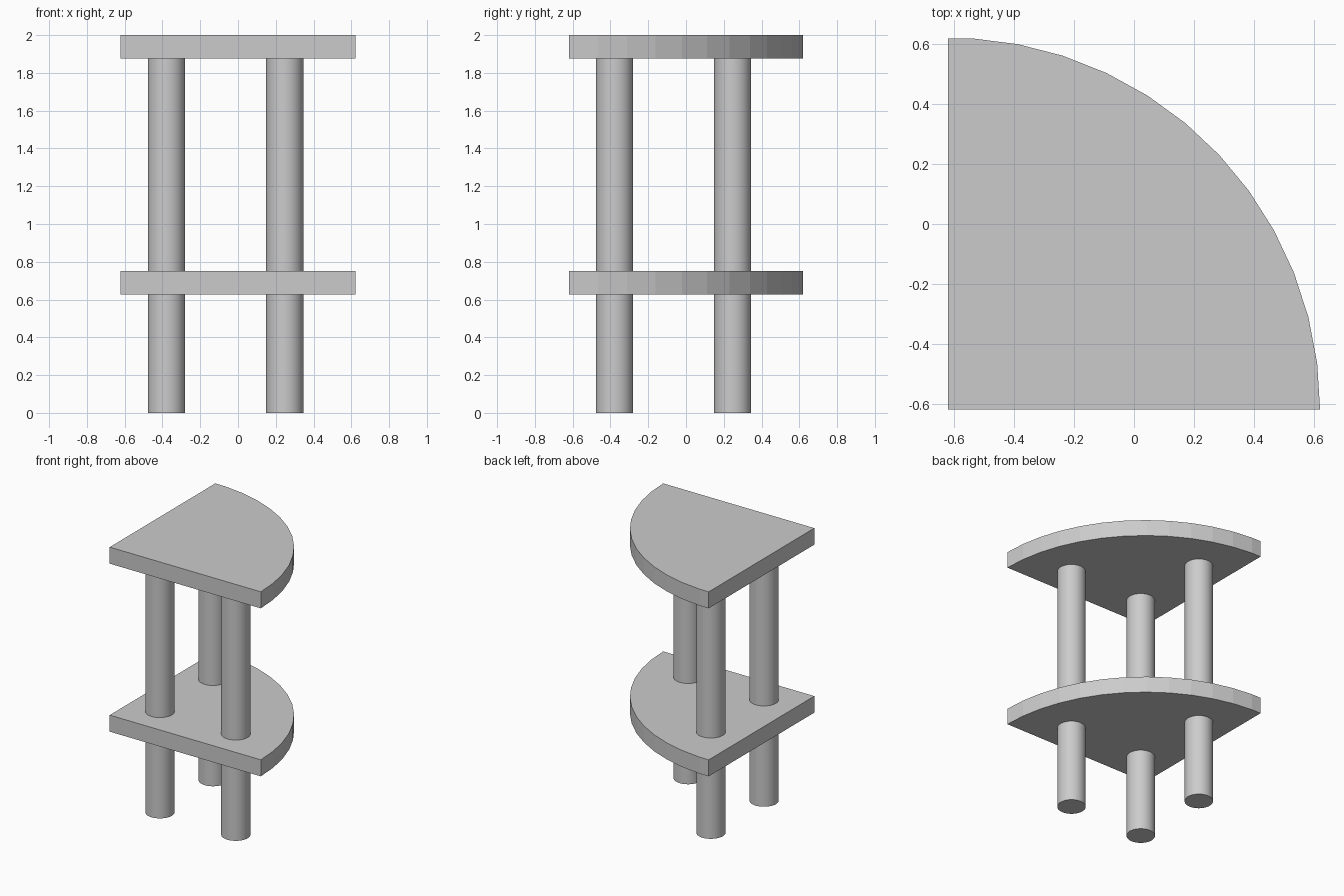
import bpy
import bmesh
from math import cos, sin, radians

cube = bpy.data.objects.get("Cube")
if cube:
    bpy.data.objects.remove(cube, do_unlink=True)

GREY = (0.6, 0.6, 0.6, 1.0)
grey = bpy.data.materials.new("plain_grey")
grey.use_nodes = True
grey.diffuse_color = GREY
grey.node_tree.nodes["Principled BSDF"].inputs["Base Color"].default_value = GREY

SIDES = 50          # sides of a full circle
RADIUS = 1.2435     # quarter-round shelf radius
CORNER = (-0.6217, -0.6205)


def prism(name, outline, bottom, top):
    """Extrude a flat outline upwards into a solid part."""
    bm = bmesh.new()
    base = bm.faces.new([bm.verts.new((x, y, bottom)) for x, y in outline])
    lid = bmesh.ops.extrude_face_region(bm, geom=[base], use_keep_orig=True)
    verts = [v for v in lid["geom"] if isinstance(v, bmesh.types.BMVert)]
    bmesh.ops.translate(bm, vec=(0, 0, top - bottom), verts=verts)
    bmesh.ops.recalc_face_normals(bm, faces=bm.faces)
    mesh = bpy.data.meshes.new(name)
    bm.to_mesh(mesh)
    bm.free()
    mesh.materials.append(grey)
    obj = bpy.data.objects.new(name, mesh)
    bpy.context.collection.objects.link(obj)
    return obj


def arc(center, radius, count):
    step = radians(360 / SIDES)
    return [(center[0] + radius * cos(i * step),
             center[1] + radius * sin(i * step)) for i in range(count)]


# Quarter-round shelves: the arc ends on a flat half segment at the left edge
curve = arc(CORNER, RADIUS, SIDES // 4 + 1)
shelf_outline = [CORNER] + curve + [(CORNER[0], curve[-1][1])]
for name, bottom in (("lower_shelf", 0.627), ("top_shelf", 1.877)):
    prism(name, shelf_outline, bottom, bottom + 0.123)

# Three round legs running from the floor to the top shelf
for name, x, y in (("corner_leg", -0.378, -0.378),
                   ("left_leg", 0.247, -0.378),
                   ("back_leg", -0.378, 0.247)):
    leg = prism(name, arc((x, y), 0.0985, SIDES), 0, 1.877)
    bpy.ops.object.select_all(action="DESELECT")
    leg.select_set(True)
    bpy.context.view_layer.objects.active = leg
    bpy.ops.object.shade_smooth_by_angle()
